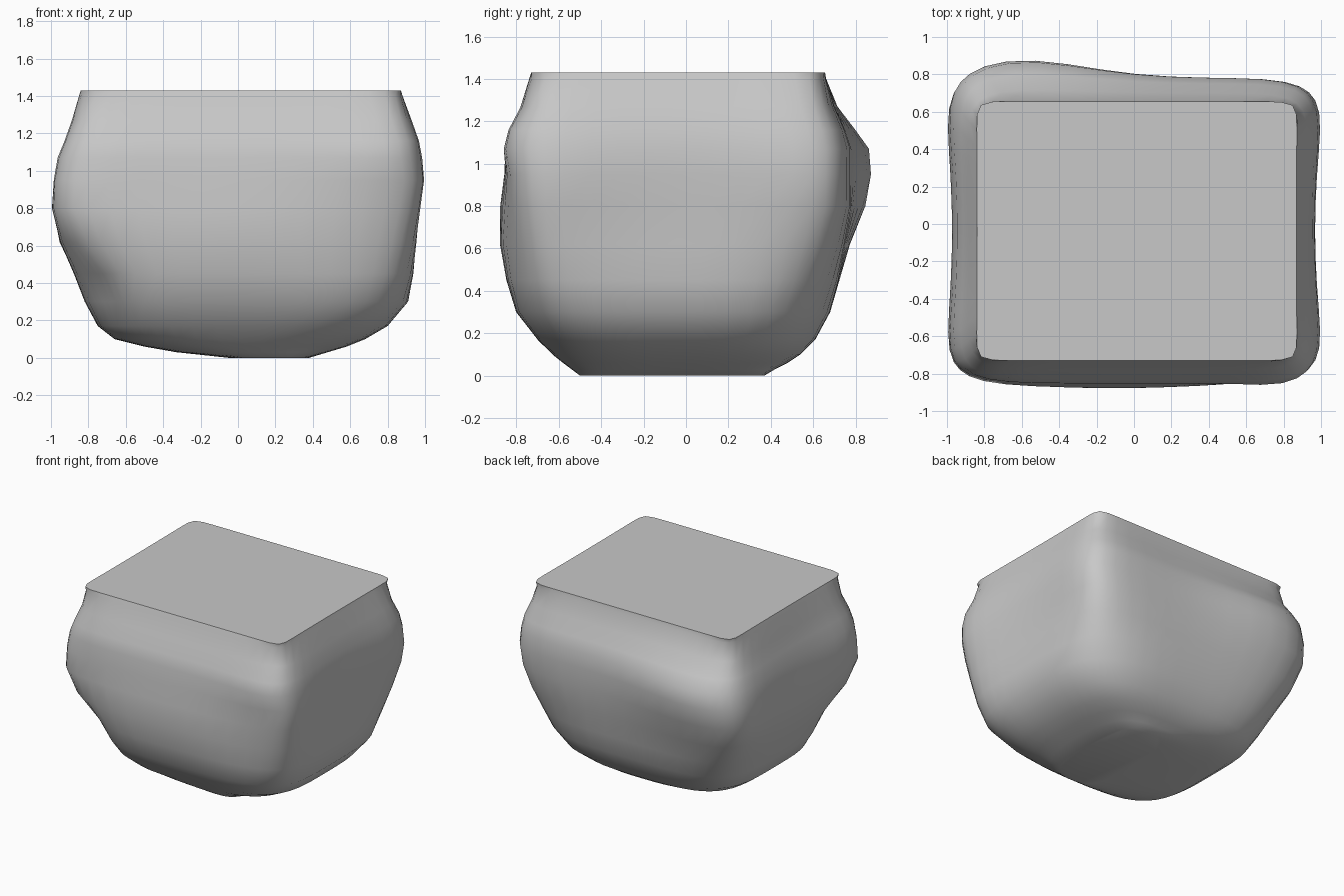
import bpy, bmesh, math

cube = bpy.data.objects.get("Cube")
if cube:
    bpy.data.objects.remove(cube, do_unlink=True)

stone = bpy.data.materials.new("stone grey")
stone.use_nodes = True
GREY = (0.58, 0.58, 0.58, 1)
stone.diffuse_color = GREY
stone.node_tree.nodes["Principled BSDF"].inputs["Base Color"].default_value = GREY

# Cross-sections: height, right, left, front, back, squareness
RINGS = [
    (0.00, -0.05, 0.38, -0.50, 0.37, 3),
    (0.03, -0.33, 0.48, -0.54, 0.42, 3),
    (0.06, -0.50, 0.58, -0.58, 0.48, 3.2),
    (0.10, -0.66, 0.68, -0.63, 0.54, 3.6),
    (0.17, -0.75, 0.80, -0.70, 0.61, 4),
    (0.30, -0.82, 0.91, -0.80, 0.68, 4.5),
    (0.45, -0.88, 0.94, -0.84, 0.72, 5.5),
    (0.62, -0.96, 0.96, -0.86, 0.75, 6.5),
    (0.80, -1.00, 0.98, -0.86, 0.78, 7),
    (0.95, -0.99, 1.00, -0.85, 0.78, 7),
    (1.07, -0.97, 0.99, -0.85, 0.78, 7),
    (1.16, -0.93, 0.97, -0.83, 0.75, 8),
    (1.27, -0.89, 0.93, -0.78, 0.70, 9),
    (1.40, -0.85, 0.88, -0.74, 0.66, 14),
    (1.43, -0.84, 0.87, -0.73, 0.655, 24),
]
SEGMENTS = 56


def bump(value, centre, width):
    return math.exp(-((value - centre) / width) ** 2)


def ring_point(ring, index):
    z, x0, x1, y0, y1, power = ring
    angle = 2 * math.pi * index / SEGMENTS
    angle += 0.14 * math.sin(4 * angle)  # more points near the corners
    c, s = math.cos(angle), math.sin(angle)
    radius = (abs(c) ** power + abs(s) ** power) ** (-1 / power)
    u, v = c * radius, s * radius
    x = (x0 + x1) / 2 + u * (x1 - x0) / 2
    y = (y0 + y1) / 2 + v * (y1 - y0) / 2
    middle = bump(z, 0.92, 0.3)
    # Sides are slightly hollow between the corners
    hollow = 0.08 * u * middle * (v * v - 0.4)
    if v > 0:
        # Swelling at the back right
        fall = 0.2 if z > 1 else 0.33
        push = 0.1 * v * v * bump(x, -0.6, 0.5) * bump(z, 1.0, fall)
    else:
        # Belly low on the front, shoulder high on its left, hollow below it
        push = -0.02 * bump(x, -0.1, 0.5) * bump(z, 0.7, 0.25)
        push -= 0.025 * bump(x, 0.8, 0.25) * bump(z, 1.08, 0.12)
        push += 0.045 * bump(x, 0.85, 0.35) * bump(z, 0.58, 0.28)
        push *= v * v
    # Chipped lower corners at the front right and back left
    chip = 0.07 * bump(x, -0.85, 0.25) * bump(y, -0.75, 0.25) * bump(z, 0.35, 0.25)
    chip -= 0.03 * bump(x, 0.85, 0.3) * bump(y, 0.65, 0.3) * bump(z, 0.35, 0.25)
    return x + hollow + chip, y + push + chip, z


# Boulder body lofted through the rings, with flat top and base
bm = bmesh.new()
loops = [[bm.verts.new(ring_point(r, i)) for i in range(SEGMENTS)] for r in RINGS]
for low, high in zip(loops, loops[1:]):
    for i in range(SEGMENTS):
        j = (i + 1) % SEGMENTS
        bm.faces.new((low[i], low[j], high[j], high[i]))
bm.faces.new(loops[0][::-1])
bm.faces.new(loops[-1])
bmesh.ops.recalc_face_normals(bm, faces=bm.faces[:])
mesh = bpy.data.meshes.new("boulder")
bm.to_mesh(mesh)
bm.free()
boulder = bpy.data.objects.new("boulder", mesh)
bpy.context.collection.objects.link(boulder)
mesh.materials.append(stone)

# Smooth sides with a crisp rim
bpy.context.view_layer.objects.active = boulder
boulder.select_set(True)
bpy.ops.object.shade_smooth_by_angle(angle=math.radians(60))
